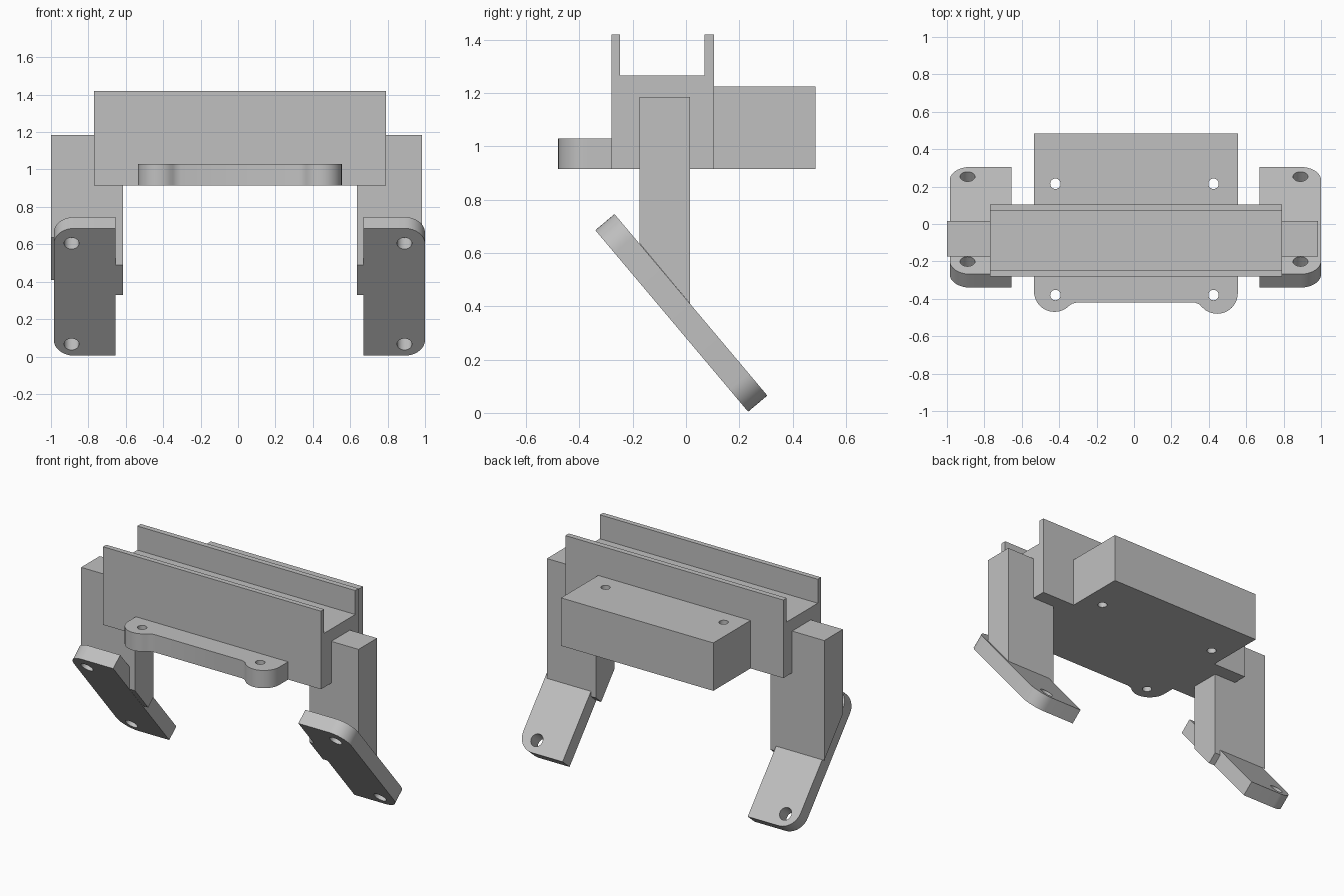
import bpy, bmesh
from math import radians, cos, sin
from mathutils import Matrix

cube = bpy.data.objects.get("Cube")
if cube:
    bpy.data.objects.remove(cube)

grey = bpy.data.materials.new("plain grey")
grey.use_nodes = True
grey.diffuse_color = (0.53, 0.53, 0.53, 1)
grey.node_tree.nodes["Principled BSDF"].inputs["Base Color"].default_value = grey.diffuse_color

# Local x, y, z become world y, z, x
SIDE = Matrix(((0, 0, 1, 0), (1, 0, 0, 0), (0, 1, 0, 0), (0, 0, 0, 1)))


def arc(cx, cy, r, start, end, steps=12):
    angles = [radians(start + (end - start) * i / steps) for i in range(steps + 1)]
    return [(cx + r * cos(a), cy + r * sin(a)) for a in angles]


def prism(name, points, low, high, frame=Matrix()):
    """Extrude a flat outline along the local z of a frame."""
    bm = bmesh.new()
    face = bm.faces.new([bm.verts.new((x, y, low)) for x, y in points])
    made = bmesh.ops.extrude_face_region(bm, geom=[face])["geom"]
    verts = [v for v in made if isinstance(v, bmesh.types.BMVert)]
    bmesh.ops.translate(bm, verts=verts, vec=(0, 0, high - low))
    bmesh.ops.transform(bm, matrix=frame, verts=bm.verts)
    bmesh.ops.recalc_face_normals(bm, faces=bm.faces)
    mesh = bpy.data.meshes.new(name)
    bm.to_mesh(mesh)
    bm.free()
    mesh.materials.append(grey)
    obj = bpy.data.objects.new(name, mesh)
    bpy.context.collection.objects.link(obj)
    return obj


def activate(obj):
    bpy.ops.object.select_all(action='DESELECT')
    obj.select_set(True)
    bpy.context.view_layer.objects.active = obj


def drill(obj, centres, radius, low, high, frame=Matrix()):
    """Cut round holes along the local z of a frame."""
    for x, y in centres:
        cutter = prism("hole_cutter", arc(x, y, radius, 0, 345, 23), low, high, frame)
        cutter.hide_render = True
        activate(obj)
        mod = obj.modifiers.new("hole", 'BOOLEAN')
        mod.operation = 'DIFFERENCE'
        mod.solver = 'EXACT'
        mod.object = cutter
        bpy.ops.object.modifier_apply(modifier=mod.name)
        bpy.data.objects.remove(cutter)


def smooth(obj):
    activate(obj)
    bpy.ops.object.shade_smooth_by_angle(angle=radians(30))


# Channel-shaped main beam
BASE = 0.915
prism("channel_beam", [(-0.28, BASE), (0.105, BASE), (0.105, 1.42), (0.07, 1.42),
                       (0.07, 1.265), (-0.247, 1.265), (-0.247, 1.42), (-0.28, 1.42)],
      -0.77, 0.79, SIDE)

# Rear block with two through holes
block = prism("rear_block", [(-0.535, 0.105), (0.555, 0.105), (0.555, 0.485), (-0.535, 0.485)],
              BASE, 1.225)
drill(block, [(-0.42, 0.215), (0.425, 0.215)], 0.028, 0.8, 1.4)
smooth(block)

# Front flange with two rounded ears
flange = prism("front_flange",
               [(-0.535, -0.28)] + arc(-0.425, -0.36, 0.11, 180, 315)
               + [(-0.33, -0.426), (-0.305, -0.42), (0.325, -0.42), (0.35, -0.43)]
               + arc(0.445, -0.37, 0.11, 225, 360) + [(0.555, -0.28)],
               BASE, 1.03)
drill(flange, [(-0.42, -0.38), (0.425, -0.38)], 0.028, 0.8, 1.4)
smooth(flange)

# Sloped foot frame: local y runs up the slope, local z out of its lower face
FOOT = Matrix.Translation((0, 0.305, 0.065)) @ Matrix.Rotation(radians(130.1), 4, 'X')
LENGTH, THICK, ROUND = 0.89, 0.094, 0.11
outline = ([(0.67, 0)] + arc(1 - ROUND, ROUND, ROUND, -90, 0)
           + arc(1 - ROUND, LENGTH - ROUND, ROUND, 0, 90) + [(0.67, LENGTH)])

LEG = [(-0.175, 0.637), (0.015, 0.41), (0.015, 1.185), (-0.175, 1.185)]
LUG = [(-0.175, 0.49), (-0.04, 0.33), (0.015, 0.377), (0.015, 0.41), (-0.175, 0.637)]

for side, leg_x, lug_x in (("left", (0.635, 0.985), (0.635, 0.67)),
                           ("right", (-1.0, -0.615), (-0.655, -0.615))):
    prism(side + "_leg", LEG, *leg_x, SIDE)
    prism(side + "_leg_lug", LUG, *lug_x, SIDE)
    flip = side == "right"
    points = [(0.015 - x if flip else x, y) for x, y in outline]
    foot = prism(side + "_foot_plate", points, 0, THICK, FOOT)
    hole_x = -0.89 if flip else 0.89
    drill(foot, [(hole_x, 0.08), (hole_x, 0.785)], 0.04, -0.1, 0.2, FOOT)
    smooth(foot)
